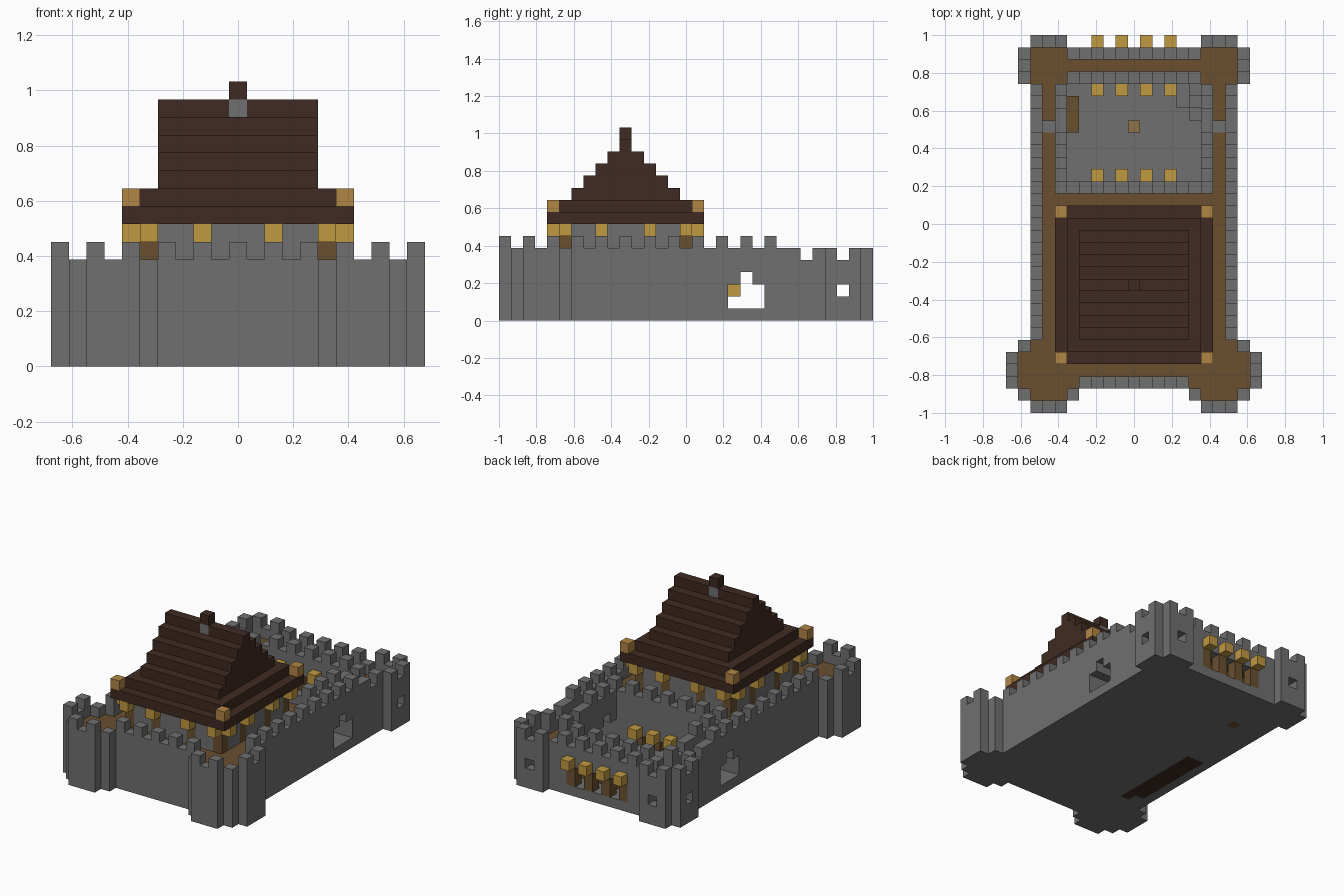
import bpy, bmesh

cube = bpy.data.objects.get("Cube")
if cube:
    bpy.data.objects.remove(cube)

V = 2 / 31  # edge of one building block


def material(name, r, g, b):
    m = bpy.data.materials.new(name)
    m.use_nodes = True
    m.diffuse_color = (r, g, b, 1)
    m.node_tree.nodes["Principled BSDF"].inputs["Base Color"].default_value = (r, g, b, 1)
    return m


MATS = {
    "stone": material("grey stone", .16, .16, .16),
    "wood": material("brown wood", .144, .08, .03),
    "roof": material("dark roof wood", .05, .024, .016),
    "gold": material("yellow bracket", .53, .32, .055),
    "tan": material("tan corner block", .44, .24, .06),
    "post": material("pale wood", .275, .171, .063),
}
grid = {}  # cell -> (part, colour)


def span(v):
    return range(v[0], v[1] + 1) if isinstance(v, tuple) else (v,)


def cells(x, y, z):
    return [(a, b, c) for a in span(x) for b in span(y) for c in span(z)]


def fill(part, colour, x, y, z, mirror=False):
    for c in cells(x, y, z):
        grid[c] = (part, colour)
        if mirror:
            grid[(-c[0], c[1], c[2])] = (part, colour)


def carve(x, y, z, mirror=False):
    for a, b, c in cells(x, y, z):
        grid.pop((a, b, c), None)
        if mirror:
            grid.pop((-a, b, c), None)


def deck(x, y, top, mirror=False):
    """Solid stone carrying a wooden walkway."""
    fill("walls", "stone", x, y, (0, top - 1), mirror)
    fill("walkway", "wood", x, y, top, mirror)


def parapet(x, y, top, even=0):
    """Stone wall on both sides, with a merlon on every other cell."""
    for a, b, _ in cells(x, y, 0):
        fill("walls", "stone", a, b, (0, top), True)
        if a % 2 == 0 and b % 2 == 0 or even and (a + even) % 2 == 0 and b % 2:
            fill("merlons", "stone", a, b, top + 1, True)


# Courtyard floor and the raised platform under the hall
fill("floor", "stone", (-8, 8), (3, 28), 0)
deck((-7, 7), (3, 17), 4)
deck(7, (18, 22), 4, True)
deck(7, (24, 27), 3, True)
fill("walls", "stone", 7, 23, (0, 4), True)

# Front round towers
for xs, ys in (((5, 9), (2, 4)), ((6, 8), (1, 5))):
    deck(xs, ys, 4, True)
for xs, ys in ((10, (2, 4)), (9, 1), (9, 5), ((6, 8), 0), (5, 1)):
    parapet(xs, ys, 5)

# Curtain walls
parapet((0, 4), 2, 5)
parapet(8, (6, 23), 5)
parapet(6, (18, 23), 5)
parapet((0, 6), 18, 5)
parapet(8, (24, 26), 4)
parapet(6, (24, 26), 4)

# Rear gatehouse and its square towers
deck((-8, 8), 28, 3)
deck((6, 8), (27, 29), 3, True)
for y in (27, 29):
    for x in range(6):
        fill("walls", "stone", x, y, (0, 4), True)
        if x % 2 == 0:
            fill("merlons", "stone", x, y, 5, True)
parapet(9, (27, 29), 4, 1)
parapet((6, 8), 30, 4)
carve((-8, 8), 28, (1, 2))
carve(7, (27, 29), (1, 2), True)
carve(9, 28, 2, True)
carve(7, 30, 2, True)

# Arcades of wooden posts with yellow brackets
for wall, out, top in ((29, 30, 3), (27, 26, 3), (18, 19, 2)):
    for x in (1, 3):
        fill("arcade_posts", "wood", x, wall, (1, top), True)
        fill("brackets", "gold", x, out, top, True)
    for x in (0, 2):
        carve(x, wall, (1, top - 1), True)

# Arched side doors into the courtyard
carve((6, 8), (19, 21), (1, 2), True)
carve((6, 8), 20, 3, True)

# Courtyard stairs, bench and post
for i, (x, y) in enumerate(((5, 24), (5, 25), (5, 26), (4, 26), (4, 25))):
    fill("stairs", "stone", x, y, (1, min(i + 1, 3) if x == 5 else 1))
fill("bench", "wood", -5, (23, 25), 1)
fill("bench", "wood", -5, 24, 0)
fill("yard_post", "post", 0, 23, 1)

# Dark timber footing
fill("footing", "roof", -6, (7, 16), 0)
fill("footing", "roof", -7, (8, 16), 0)

# Hall with timber posts and brackets below the eaves
fill("hall", "stone", (-5, 5), (5, 15), (5, 7))
for x in (2, 5):
    for y, out in ((5, 4), (15, 16)):
        fill("hall_posts", "wood", x, y, (5, 7), True)
        fill("brackets", "gold", x, out, 7, True)
for y in (5, 8, 12, 15):
    fill("hall_posts", "wood", 5, y, (5, 7), True)
    fill("brackets", "gold", 6, y, 7, True)

# Stepped roof, corner blocks and chimney
fill("roof", "roof", (-6, 6), (4, 16), 8)
fill("roof", "roof", (-5, 5), (5, 15), 9)
for i in range(5):
    fill("roof", "roof", (-4, 4), (6 + i, 14 - i), 10 + i)
for y in (4, 16):
    fill("roof_corners", "tan", 6, y, 9, True)
fill("chimney", "stone", 0, 10, 14)
fill("chimney", "roof", 0, 10, 15)

# Turn each part into a mesh of its exposed block faces
for part in sorted({p for p, _ in grid.values()}):
    bm = bmesh.new()
    mats = sorted({c for p, c in grid.values() if p == part})
    corners = {}

    def vert(p):
        if p not in corners:
            corners[p] = bm.verts.new(((p[0] - .5) * V, p[1] * V - 1, p[2] * V))
        return corners[p]

    for cell, (p, colour) in grid.items():
        if p != part:
            continue
        for axis in range(3):
            for side in (0, 1):
                near = list(cell)
                near[axis] += 2 * side - 1
                if tuple(near) in grid:
                    continue
                loop = []
                for s, t in ((0, 0), (1, 0), (1, 1), (0, 1)):
                    q = list(cell)
                    q[axis] += side
                    q[(axis + 1) % 3] += s
                    q[(axis + 2) % 3] += t
                    loop.append(vert(tuple(q)))
                face = bm.faces.new(loop if side else loop[::-1])
                face.material_index = mats.index(colour)
    mesh = bpy.data.meshes.new(part)
    bm.to_mesh(mesh)
    bm.free()
    for c in mats:
        mesh.materials.append(MATS[c])
    bpy.context.collection.objects.link(bpy.data.objects.new(part, mesh))
